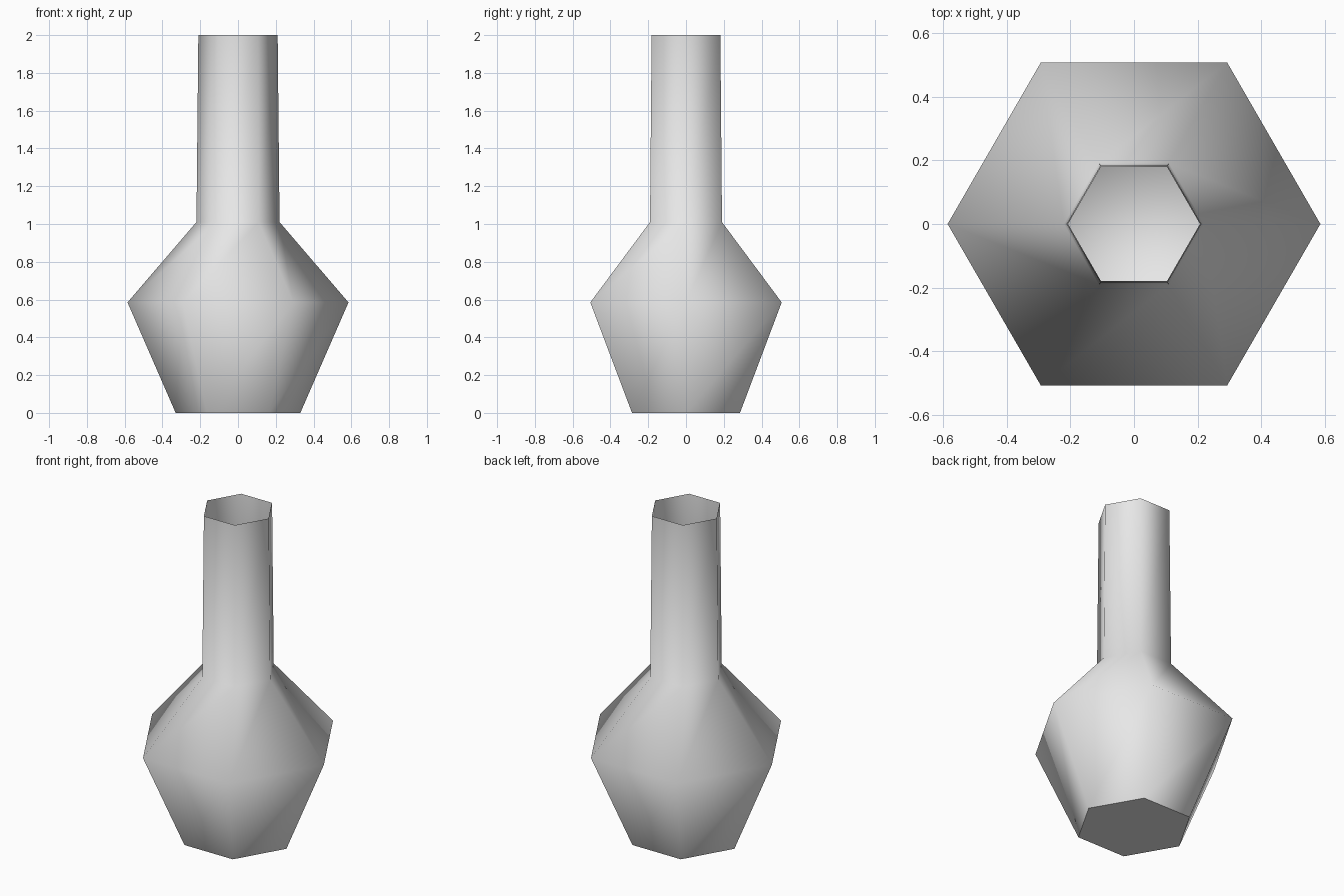
import bpy, bmesh
from math import cos, sin, tau

SIDES = 6
# Silhouette from foot to rim: (radius, height)
PROFILE = [(0.33, 0.0), (0.585, 0.585), (0.22, 1.01), (0.21, 2.0)]
WALL = 0.003

cube = bpy.data.objects.get("Cube")
if cube:
    bpy.data.objects.remove(cube, do_unlink=True)

grey = bpy.data.materials.new("light_grey")
grey.use_nodes = True
grey.diffuse_color = (0.8, 0.8, 0.8, 1)
grey.node_tree.nodes["Principled BSDF"].inputs["Base Color"].default_value = grey.diffuse_color


def lathe(name, profile, inward=False):
    """Six-sided shell with a closed foot and an open rim."""
    bm = bmesh.new()
    rings = [[bm.verts.new((r * cos(tau * i / SIDES), r * sin(tau * i / SIDES), z))
              for i in range(SIDES)] for r, z in profile]
    for low, high in zip(rings, rings[1:]):
        for i in range(SIDES):
            j = (i + 1) % SIDES
            bm.faces.new((low[i], low[j], high[j], high[i])).smooth = True
    # The outer foot is flat; the inner floor blends into the wall
    foot = bm.faces.new(rings[0][::-1])
    foot.smooth = inward
    if inward:
        bmesh.ops.reverse_faces(bm, faces=bm.faces[:])
    mesh = bpy.data.meshes.new(name)
    bm.to_mesh(mesh)
    bm.free()
    if not inward:
        # Crisp edge where the wall meets the foot
        for edge in mesh.edges:
            if all(mesh.vertices[v].co.z < 0.001 for v in edge.vertices):
                edge.use_edge_sharp = True
    mesh.materials.append(grey)
    obj = bpy.data.objects.new(name, mesh)
    bpy.context.collection.objects.link(obj)
    return obj


# Outer body and thin inner lining
lathe("vase_body", PROFILE)
lining = [(r - WALL, z) for r, z in PROFILE]
lining[0] = (lining[0][0], WALL)
lathe("vase_lining", lining, inward=True)
